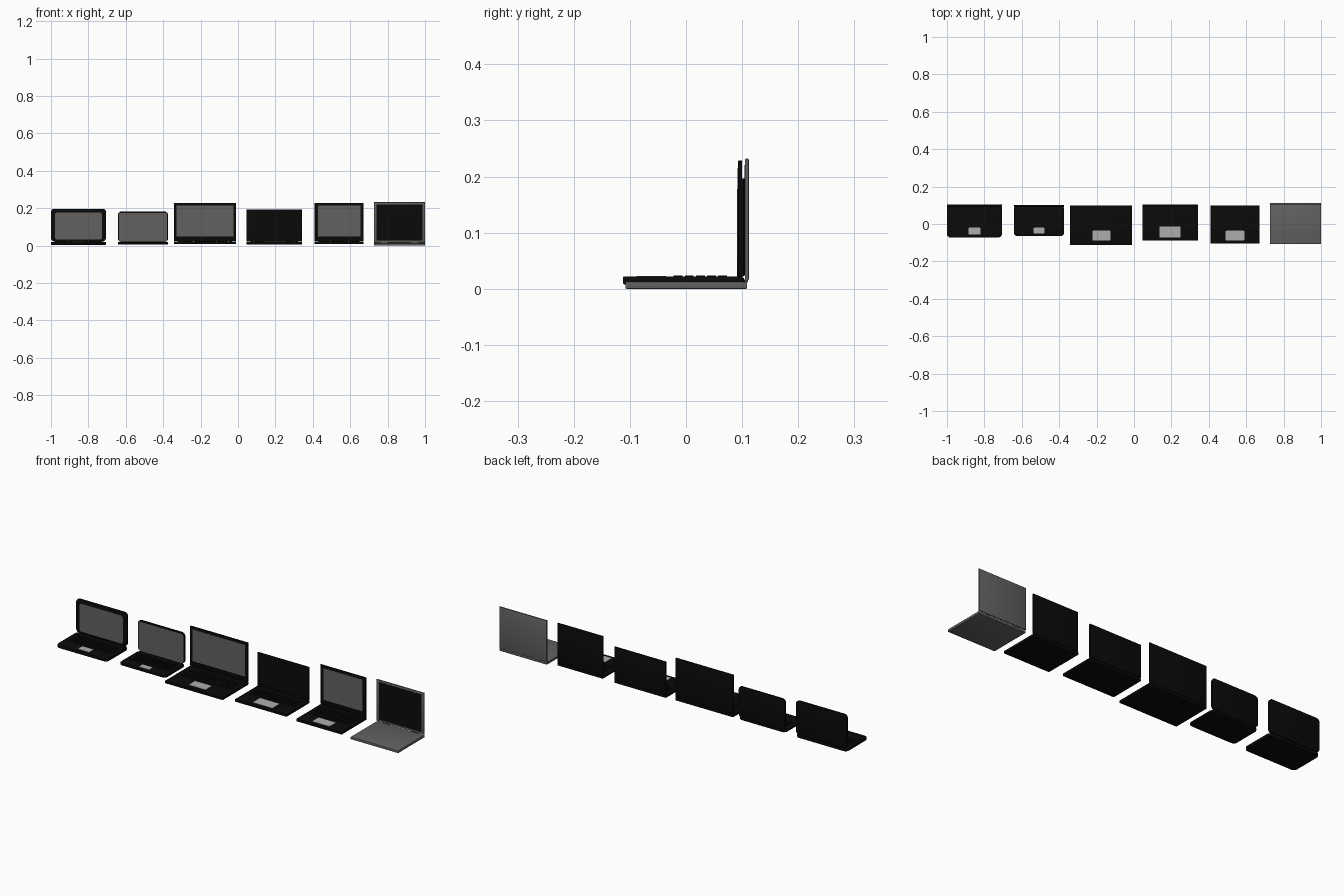
import bpy, bmesh, math
from mathutils import Vector

old = bpy.data.objects.get("Cube")
if old:
    bpy.data.objects.remove(old, do_unlink=True)


def material(name, rgb):
    m = bpy.data.materials.new(name)
    m.use_nodes = True
    m.diffuse_color = (*rgb, 1)
    m.node_tree.nodes["Principled BSDF"].inputs["Base Color"].default_value = (*rgb, 1)
    return m


BLACK = material("black plastic", (0.003, 0.003, 0.003))
GREY = material("dark grey", (0.125, 0.12, 0.116))
SILVER = material("touchpad silver", (0.42, 0.42, 0.42))


def finish(bm, name, mat):
    mesh = bpy.data.meshes.new(name)
    bm.to_mesh(mesh)
    bm.free()
    mesh.materials.append(mat)
    ob = bpy.data.objects.new(name, mesh)
    bpy.context.scene.collection.objects.link(ob)
    return ob


def add_box(bm, lo, hi):
    """Append a box spanning two corners."""
    lo, hi = Vector(lo), Vector(hi)
    made = bmesh.ops.create_cube(bm, size=1)["verts"]
    for v in made:
        v.co = [(a + b) / 2 + c * (b - a) for a, b, c in zip(lo, hi, v.co)]
    return made


def slab(name, lo, hi, mat, axis, radius=0.0, edge=0.0):
    """Box with rounded corners around one axis and softened rims."""
    bm = bmesh.new()
    add_box(bm, lo, hi)
    if radius:
        corners = [e for e in bm.edges
                   if abs((e.verts[0].co - e.verts[1].co).normalized()[axis]) > 0.9]
        bmesh.ops.bevel(bm, geom=corners, offset=radius, segments=5,
                        profile=0.5, affect='EDGES')
    if edge:
        bm.normal_update()
        rims = [e for e in bm.edges
                if sum(abs(f.normal[axis]) > 0.9 for f in e.link_faces) == 1]
        bmesh.ops.bevel(bm, geom=rims, offset=edge, segments=2,
                        profile=0.5, affect='EDGES')
    return finish(bm, name, mat)


def keyboard(name, x0, x1, y0, y1, z):
    """Five rows of keys, the front row holding a long space bar."""
    bm = bmesh.new()
    cols, rows = 14, 5
    dx, dy = (x1 - x0) / cols, (y1 - y0) / rows
    for r in range(rows):
        c = 0
        while c < cols:
            span = 6 if r == 0 and c == 4 else 1
            add_box(bm, (x0 + (c + 0.1) * dx, y0 + (r + 0.1) * dy, z - 0.001),
                    (x0 + (c + span - 0.1) * dx, y0 + (r + 0.9) * dy, z + 0.0015))
            c += span
    finish(bm, name, BLACK)


def hinge(name, x0, x1, y, z, r, mat):
    bm = bmesh.new()
    made = bmesh.ops.create_cone(bm, segments=12, radius1=r, radius2=r,
                                 depth=x1 - x0, cap_ends=True)["verts"]
    for v in made:
        v.co = ((x0 + x1) / 2 + v.co.z, y + v.co.x, z + v.co.y)
    finish(bm, name, mat)


def laptop(label, x, y, base_z, lid_y, top, radius, body, screen, screen_mat,
           pad=None, edge=0.0015):
    x0, x1 = x
    z0, z1 = base_z
    slab(label + "_base", (x0, y[0], z0), (x1, y[1], z1), body, 2, radius, edge)
    slab(label + "_lid", (x0, lid_y[0], z1 + 0.002), (x1, lid_y[1], top),
         body, 1, radius, edge)
    sx0, sx1, sz0, sz1 = screen
    slab(label + "_screen", (sx0, lid_y[0] - 0.001, sz0),
         (sx1, lid_y[0] + 0.001, sz1), screen_mat, 1, radius * 0.6)
    # pair of hinges joining base and lid
    w = x1 - x0
    for side, c in (("right", x0 + 0.2 * w), ("left", x1 - 0.2 * w)):
        hinge(f"{label}_{side}_hinge", c - 0.07 * w, c + 0.07 * w,
              sum(lid_y) / 2 - 0.001, z1 + 0.001, 0.0035, body)
    if pad:
        px0, px1, py0, py1 = pad
        slab(label + "_touchpad", (px0, py0, z1 - 0.001), (px1, py1, z1 + 0.001),
             SILVER, 2, 0.004)
        keyboard(label + "_keys", x0 + 0.02, x1 - 0.02, py1 + 0.012, 0.075, z1)


laptop("round_laptop", (-1.0, -0.706), (-0.072, 0.104), (0.004, 0.02),
       (0.092, 0.105), 0.197, 0.018, BLACK,
       (-0.978, -0.728, 0.032, 0.178), GREY, (-0.885, -0.82, -0.056, -0.02), 0.003)
laptop("small_laptop", (-0.642, -0.374), (-0.065, 0.1), (0.007, 0.018),
       (0.092, 0.101), 0.182, 0.018, BLACK,
       (-0.637, -0.379, 0.022, 0.175), GREY, (-0.537, -0.478, -0.05, -0.02))
laptop("wide_laptop", (-0.342, -0.01), (-0.112, 0.1), (0.008, 0.022),
       (0.093, 0.1), 0.229, 0.0, BLACK,
       (-0.328, -0.024, 0.05, 0.215), GREY, (-0.222, -0.126, -0.088, -0.036))
laptop("plain_laptop", (0.045, 0.342), (-0.088, 0.101), (0.006, 0.02),
       (0.094, 0.103), 0.194, 0.0, BLACK,
       (0.058, 0.329, 0.038, 0.182), BLACK, (0.136, 0.249, -0.072, -0.013))
laptop("narrow_laptop", (0.41, 0.672), (-0.105, 0.1), (0.008, 0.022),
       (0.093, 0.1), 0.229, 0.0, BLACK,
       (0.428, 0.655, 0.05, 0.215), GREY, (0.49, 0.59, -0.088, -0.036))
laptop("grey_laptop", (0.726, 1.0), (-0.108, 0.109), (0.0, 0.013),
       (0.105, 0.112), 0.232, 0.0, GREY,
       (0.74, 0.986, 0.026, 0.221), BLACK, None, 0.002)

# smooth the rounded parts, keep sharp edges
bpy.ops.object.select_all(action='DESELECT')
for ob in bpy.context.scene.objects:
    if ob.type == 'MESH' and ("hinge" in ob.name or "base" in ob.name or "lid" in ob.name):
        ob.select_set(True)
        bpy.context.view_layer.objects.active = ob
bpy.ops.object.shade_smooth_by_angle(angle=math.radians(40))
